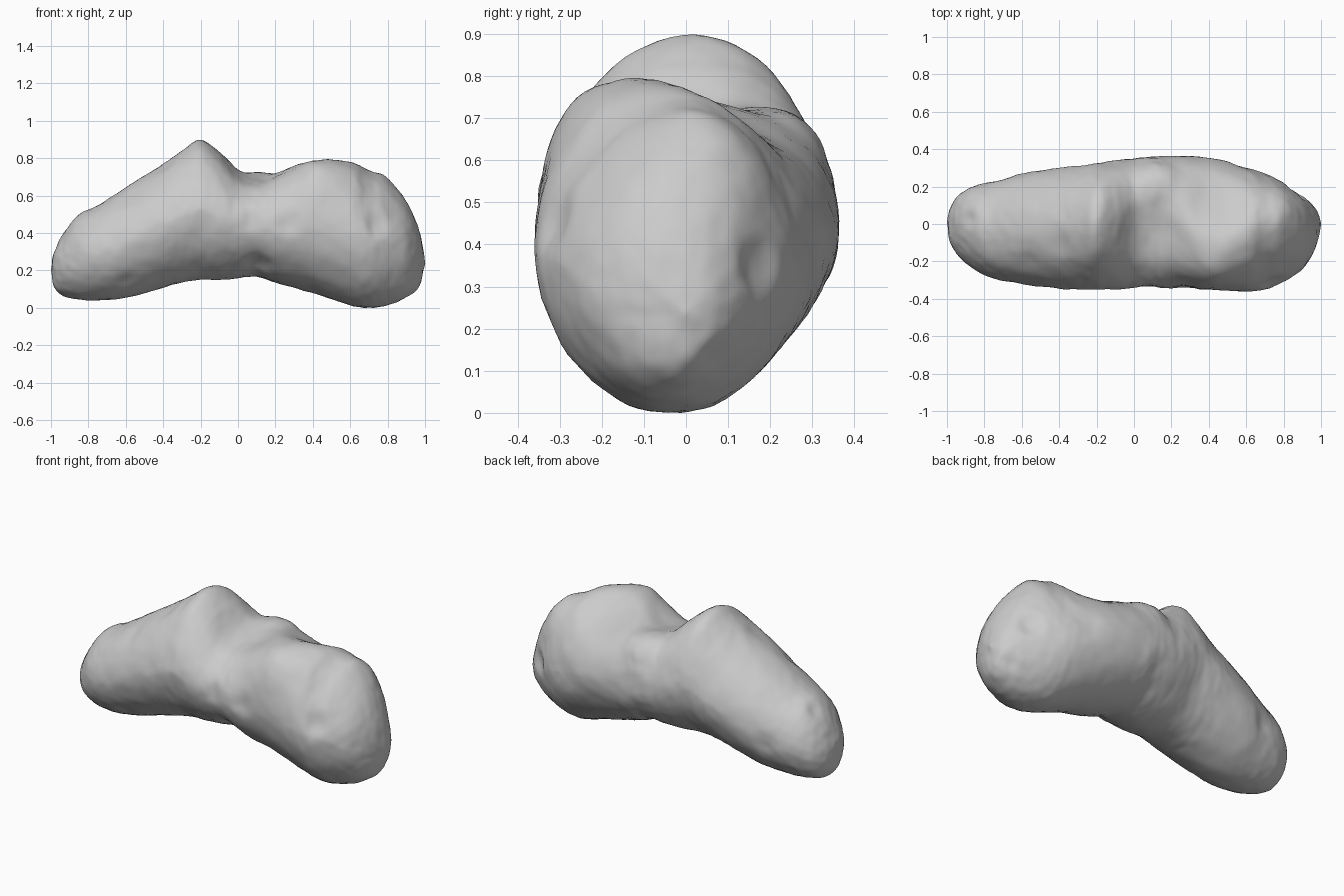
import bpy, bmesh, math
from mathutils import Vector, noise

cube = bpy.data.objects.get("Cube")
if cube:
    bpy.data.objects.remove(cube, do_unlink=True)

# Cross-sections along the body:
# x, bottom, top, front y, back y, crest shift, crest sharpness
STATIONS = [
    (-1, .2, .2, 0, 0, 0, 1), (-.985, .12, .29, -.09, .08, 0, 1),
    (-.94, .07, .39, -.17, .15, 0, 1), (-.86, .045, .49, -.24, .2, 0, 1),
    (-.75, .04, .55, -.29, .23, 0, 1), (-.6, .055, .645, -.32, .27, 0, 1.1),
    (-.4, .11, .77, -.345, .3, 0, 1.2), (-.3, .135, .84, -.35, .31, .01, 1.3),
    (-.2, .15, .9, -.35, .325, .03, 1.4), (-.1, .15, .835, -.35, .34, .04, 1.2),
    (0, .16, .745, -.34, .35, .06, 1), (.1, .17, .715, -.34, .36, .1, .9),
    (.2, .135, .72, -.345, .365, .06, .9), (.4, .08, .79, -.35, .355, -.12, 1.1),
    (.6, .015, .78, -.36, .31, -.04, 1.25), (.7, 0, .735, -.35, .27, .03, 1.3),
    (.8, .015, .695, -.31, .22, .06, 1.3), (.9, .055, .57, -.24, .15, .04, 1.1),
    (.97, .12, .41, -.13, .08, 0, 1), (1, .24, .24, 0, 0, 0, 1),
]

# Dents: centre, radius, depth (a negative depth makes a swelling)
DENTS = [
    ((.08, -.34, .47), .08, .012), ((.27, -.34, .45), .09, .015),
    ((.75, -.32, .45), .09, .015), ((.1, -.25, .2), .12, .025),
    ((.87, .18, .35), .09, .02), ((.92, .06, .14), .07, .012),
    ((-.37, -.1, .74), .09, .012), ((-.55, -.18, .58), .09, .012),
    ((-.88, .03, .46), .07, .012), ((-.6, -.25, .13), .08, .012),
    ((.05, -.05, .72), .2, .015), ((.45, .12, .74), .22, .03),
    ((.2, -.2, .66), .18, -.02), ((.13, .23, .68), .16, -.025),
    ((.6, .3, .4), .12, .012), ((-.7, .24, .3), .09, .01),
]
STEPS, SIDES = 8, 80


def section(i, t):
    """Smoothly blended cross-section between stations i and i + 1."""
    last = len(STATIONS) - 1
    a, b, c, d = (STATIONS[min(max(k, 0), last)] for k in range(i - 1, i + 3))
    return [q + t * (r - p + t * (2*p - 5*q + 4*r - s + t * (3*(q - r) + s - p))) / 2
            for p, q, r, s in zip(a, b, c, d)]


def ring(bm, values):
    x, bottom, top, front, back, crest, sharpness = values
    middle = (bottom + top) / 2
    verts = []
    for k in range(SIDES):
        angle = math.tau * k / SIDES
        up, side = math.sin(angle), math.cos(angle)
        y = (front + back) / 2 + side * (back - front) / 2
        if up > 0:
            y += crest * up * up
            z = middle + (top - middle) * up ** sharpness
        else:
            z = middle - (middle - bottom) * abs(up) ** 1.1
        verts.append(bm.verts.new((x, y, z)))
    return verts


# Lofted rock body
bm = bmesh.new()
rings = [ring(bm, section(i, s / STEPS))
         for i in range(len(STATIONS) - 1) for s in range(STEPS) if i + s > 0]
for first, second in zip(rings, rings[1:]):
    for k in range(SIDES):
        n = (k + 1) % SIDES
        bm.faces.new((first[k], first[n], second[n], second[k]))
for loop, end in ((rings[0], STATIONS[0]), (rings[-1], STATIONS[-1])):
    tip = bm.verts.new((end[0], 0, end[1]))
    for k in range(SIDES):
        bm.faces.new((loop[k], loop[(k + 1) % SIDES], tip))
bmesh.ops.recalc_face_normals(bm, faces=bm.faces)
bm.normal_update()

# Craters, hollows and fine surface roughness
offsets = []
for v in bm.verts:
    push = .004 * noise.noise(v.co * 9) + .003 * noise.noise(v.co * 24)
    for centre, radius, depth in DENTS:
        d = (v.co - Vector(centre)).length / radius
        if d < 1:
            push -= depth * (1 - d * d) ** 2
    offsets.append(v.normal * push)
for v, offset in zip(bm.verts, offsets):
    v.co += offset

# Rest the lowest point on the ground
ground = min(v.co.z for v in bm.verts)
bmesh.ops.translate(bm, verts=bm.verts, vec=(0, 0, -ground))

mesh = bpy.data.meshes.new("rock_body")
bm.to_mesh(mesh)
bm.free()
rock = bpy.data.objects.new("rock_body", mesh)
bpy.context.collection.objects.link(rock)

# Pale grey stone
stone = bpy.data.materials.new("pale_grey_stone")
stone.use_nodes = True
colour = (.6, .6, .6, 1)
stone.diffuse_color = colour
stone.node_tree.nodes["Principled BSDF"].inputs["Base Color"].default_value = colour
mesh.materials.append(stone)

bpy.context.view_layer.objects.active = rock
rock.select_set(True)
bpy.ops.object.shade_smooth_by_angle(angle=math.radians(25))
